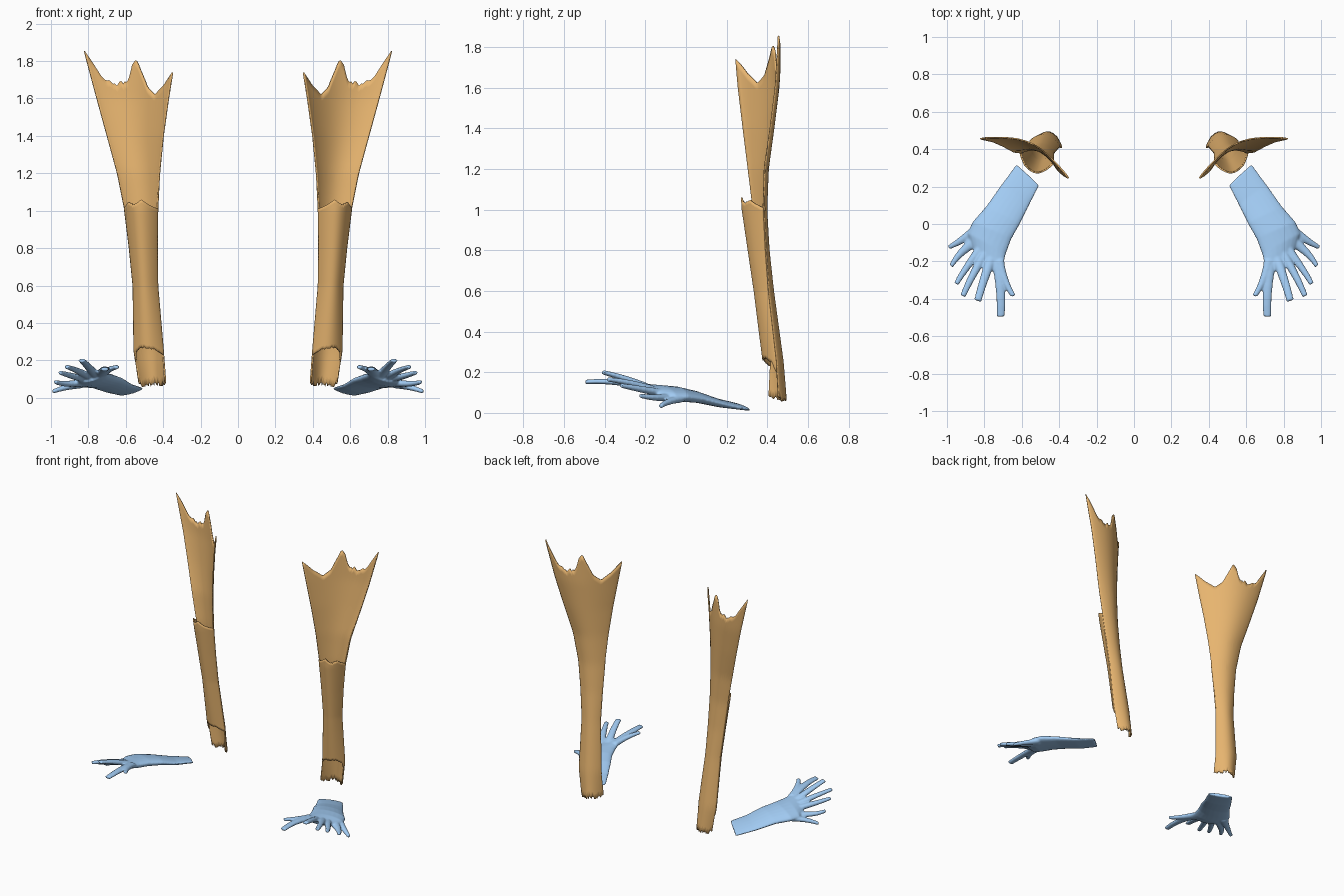
import bpy, math, random
from mathutils import Vector

if "Cube" in bpy.data.objects:
    bpy.data.objects.remove(bpy.data.objects["Cube"])

random.seed(4)


def material(name, color):
    m = bpy.data.materials.new(name)
    m.diffuse_color = (*color, 1)
    m.use_nodes = True
    m.node_tree.nodes["Principled BSDF"].inputs["Base Color"].default_value = m.diffuse_color
    return m


ORANGE = material("orange", (0.80, 0.46, 0.16))
BLUE = material("blue", (0.36, 0.60, 0.90))


def make(name, verts, faces, mat):
    mesh = bpy.data.meshes.new(name)
    mesh.from_pydata(verts, [], faces)
    mesh.materials.append(mat)
    mesh.polygons.foreach_set("use_smooth", [True] * len(mesh.polygons))
    ob = bpy.data.objects.new(name, mesh)
    bpy.context.collection.objects.link(ob)
    return ob


def lerp_keys(keys, x):
    """Interpolate rows of (x, values...) at x."""
    if x <= keys[0][0]:
        return keys[0][1:]
    for a, b in zip(keys, keys[1:]):
        if x <= b[0]:
            f = (x - a[0]) / (b[0] - a[0])
            return [p + (q - p) * f for p, q in zip(a[1:], b[1:])]
    return keys[-1][1:]


# z, inner edge x y, outer edge x y, rear bulge, front bulge
LEG = [
    (0.05, 0.385, 0.405, 0.525, 0.455, 0.060, -0.03),
    (0.25, 0.400, 0.415, 0.555, 0.445, 0.045, -0.048),
    (0.60, 0.430, 0.380, 0.560, 0.405, 0.035, -0.055),
    (0.80, 0.432, 0.355, 0.580, 0.390, 0.032, -0.064),
    (1.00, 0.430, 0.330, 0.605, 0.380, 0.036, -0.075),
    (1.20, 0.420, 0.305, 0.645, 0.385, 0.050, -0.075),
    (1.40, 0.400, 0.280, 0.700, 0.415, 0.065, -0.075),
    (1.60, 0.372, 0.256, 0.755, 0.440, 0.080, -0.075),
    (1.85, 0.332, 0.235, 0.822, 0.455, 0.090, -0.075),
]


def torn_sheet(name, side, bottom, top, jag, cols=48, rows=44):
    """Curved sheet between two ragged edges, mirrored across x."""
    verts, faces = [], []
    for j in range(cols + 1):
        t = j / cols
        rag = random.uniform(-jag, jag)
        z0 = lerp_keys(bottom, t)[0] + rag
        z1 = lerp_keys(top, t)[0] + rag * (0.55 < t < 0.9)
        for i in range(rows + 1):
            z = z0 + (z1 - z0) * i / rows
            k = lerp_keys(LEG, z)
            d = k[side] * max(0.0, math.sin(math.pi * t)) ** 0.8
            verts.append((k[0] + (k[2] - k[0]) * t - 0.2 * d,
                          k[1] + (k[3] - k[1]) * t + d, z))
    n = rows + 1
    for j in range(cols):
        for i in range(rows):
            a = j * n + i
            faces.append((a, a + n, a + n + 1, a + 1))
    ob = make(name, verts, faces, ORANGE)
    s = ob.modifiers.new("thickness", "SOLIDIFY")
    s.thickness, s.offset = 0.008, 0
    ob.modifiers.new("mirror", "MIRROR")
    return ob


# Long rear sheet: narrow foot, flared torn top
torn_sheet("rear_leg_sheet", 4,
           [(0, 0.09), (0.15, 0.07), (0.5, 0.075), (0.9, 0.06), (1, 0.09)],
           [(0, 1.74), (0.10, 1.67), (0.22, 1.62), (0.33, 1.66), (0.42, 1.75),
            (0.47, 1.81), (0.52, 1.78), (0.57, 1.70), (0.75, 1.67),
            (0.88, 1.71), (1, 1.855)], 0.012)
# Front shell closing the lower leg into a tube
torn_sheet("front_leg_shell", 5,
           [(0, 0.23), (0.25, 0.26), (0.7, 0.27), (0.9, 0.25), (1, 0.20)],
           [(0, 1.01), (0.2, 1.03), (0.4, 1.06), (0.6, 1.03), (0.8, 1.045), (1, 1.01)],
           0.004)


def add_tube(verts, faces, sections, n=20):
    """Loft ellipses; each section is (edge a, edge b, half thickness)."""
    base = len(verts)
    mids = [(Vector(a) + Vector(b)) / 2 for a, b, h in sections]
    for i, (a, b, h) in enumerate(sections):
        half = (Vector(b) - Vector(a)) / 2
        axis = mids[min(i + 1, len(mids) - 1)] - mids[max(i - 1, 0)]
        up = half.cross(axis).normalized() * h
        for k in range(n):
            w = 2 * math.pi * k / n
            verts.append(mids[i] + half * math.cos(w) + up * math.sin(w))
    for i in range(len(sections) - 1):
        for k in range(n):
            a, b = base + i * n + k, base + i * n + (k + 1) % n
            faces.append((a, b, b + n, a + n))
    faces.append(tuple(base + k for k in reversed(range(n))))
    last = base + (len(sections) - 1) * n
    faces.append(tuple(last + k for k in range(n)))


verts, faces = [], []
# Wrist and palm
add_tube(verts, faces, [
    ((0.505, 0.205, 0.05), (0.630, 0.32, 0.014), 0.012),
    ((0.560, 0.10, 0.065), (0.710, 0.21, 0.035), 0.020),
    ((0.610, 0.00, 0.095), (0.795, 0.09, 0.065), 0.028),
    ((0.655, -0.08, 0.11), (0.865, 0.01, 0.075), 0.034),
    ((0.685, -0.16, 0.12), (0.890, -0.05, 0.075), 0.034),
    ((0.700, -0.23, 0.135), (0.860, -0.14, 0.09), 0.024),
])
# Fingers: base, middle, tip, half width at base and tip
FINGERS = [
    ((0.72, -0.20, 0.13), (0.69, -0.30, 0.15), (0.645, -0.385, 0.165), 0.028, 0.014),
    ((0.735, -0.18, 0.12), (0.715, -0.33, 0.15), (0.712, -0.495, 0.152), 0.034, 0.022),
    ((0.76, -0.18, 0.12), (0.80, -0.29, 0.165), (0.835, -0.41, 0.200), 0.030, 0.020),
    ((0.79, -0.15, 0.11), (0.86, -0.27, 0.145), (0.915, -0.385, 0.165), 0.028, 0.016),
    ((0.82, -0.13, 0.10), (0.90, -0.24, 0.12), (0.950, -0.32, 0.135), 0.026, 0.014),
    ((0.83, -0.08, 0.08), (0.92, -0.15, 0.075), (0.978, -0.225, 0.085), 0.036, 0.012),
    ((0.84, -0.03, 0.07), (0.92, -0.085, 0.055), (0.990, -0.125, 0.033), 0.034, 0.012),
]
for p, q, r, w0, w1 in FINGERS:
    p, q, r = Vector(p), Vector(q), Vector(r)
    side = (r - p).cross(Vector((0, 0, 1))).normalized()
    rings = []
    for i in range(7):
        t = i / 6
        c = q * (4 * t * (1 - t)) + p * ((1 - t) * (1 - 2 * t)) + r * (t * (2 * t - 1))
        w = (w0 + (w1 - w0) * t ** 0.7)
        rings.append((c + side * w, c - side * w, 0.020 - 0.009 * t))
    add_tube(verts, faces, rings, 14)

hand = make("hands", verts, faces, BLUE)
# Fuse palm and fingers into one skin
r = hand.modifiers.new("fuse", "REMESH")
r.mode, r.voxel_size, r.use_smooth_shade = "VOXEL", 0.006, True
s = hand.modifiers.new("soften", "SMOOTH")
s.iterations, s.factor = 4, 0.5
hand.modifiers.new("mirror", "MIRROR")
